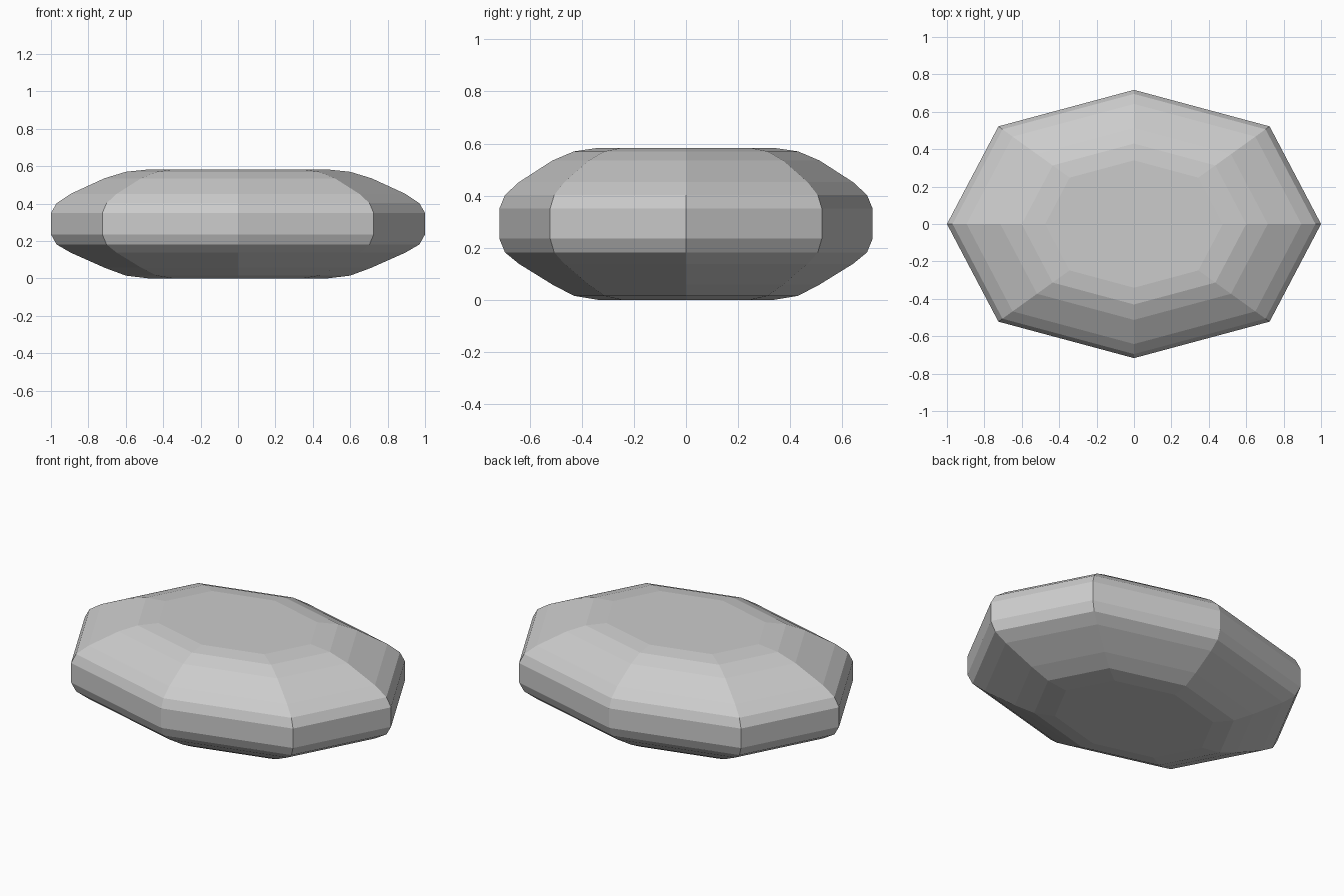
import bpy, bmesh

if "Cube" in bpy.data.objects:
    bpy.data.objects.remove(bpy.data.objects["Cube"])

# Octagonal outline seen from above, anticlockwise
outline = [(1, 0), (0.725, 0.522), (0, 0.717), (-0.725, 0.522),
           (-1, 0), (-0.725, -0.522), (0, -0.717), (0.725, -0.522)]

# Rounded side profile: (outline scale, height) from bottom to top
profile = [(0.475, 0.0), (0.60, 0.015), (0.715, 0.058), (0.895, 0.138),
           (0.97, 0.182), (1.0, 0.235), (1.0, 0.35), (0.97, 0.402),
           (0.895, 0.452), (0.715, 0.535), (0.60, 0.57), (0.475, 0.583)]

# Faceted stone: stacked rings joined by flat bands, capped at both ends
bm = bmesh.new()
rings = [[bm.verts.new((x * s, y * s, z)) for x, y in outline] for s, z in profile]
n = len(outline)
for low, high in zip(rings, rings[1:]):
    for i in range(n):
        j = (i + 1) % n
        bm.faces.new((low[i], low[j], high[j], high[i]))
bm.faces.new(rings[-1])
bm.faces.new(rings[0][::-1])
bmesh.ops.recalc_face_normals(bm, faces=bm.faces)

mesh = bpy.data.meshes.new("faceted_stone")
bm.to_mesh(mesh)
bm.free()
stone = bpy.data.objects.new("faceted_stone", mesh)
bpy.context.collection.objects.link(stone)
